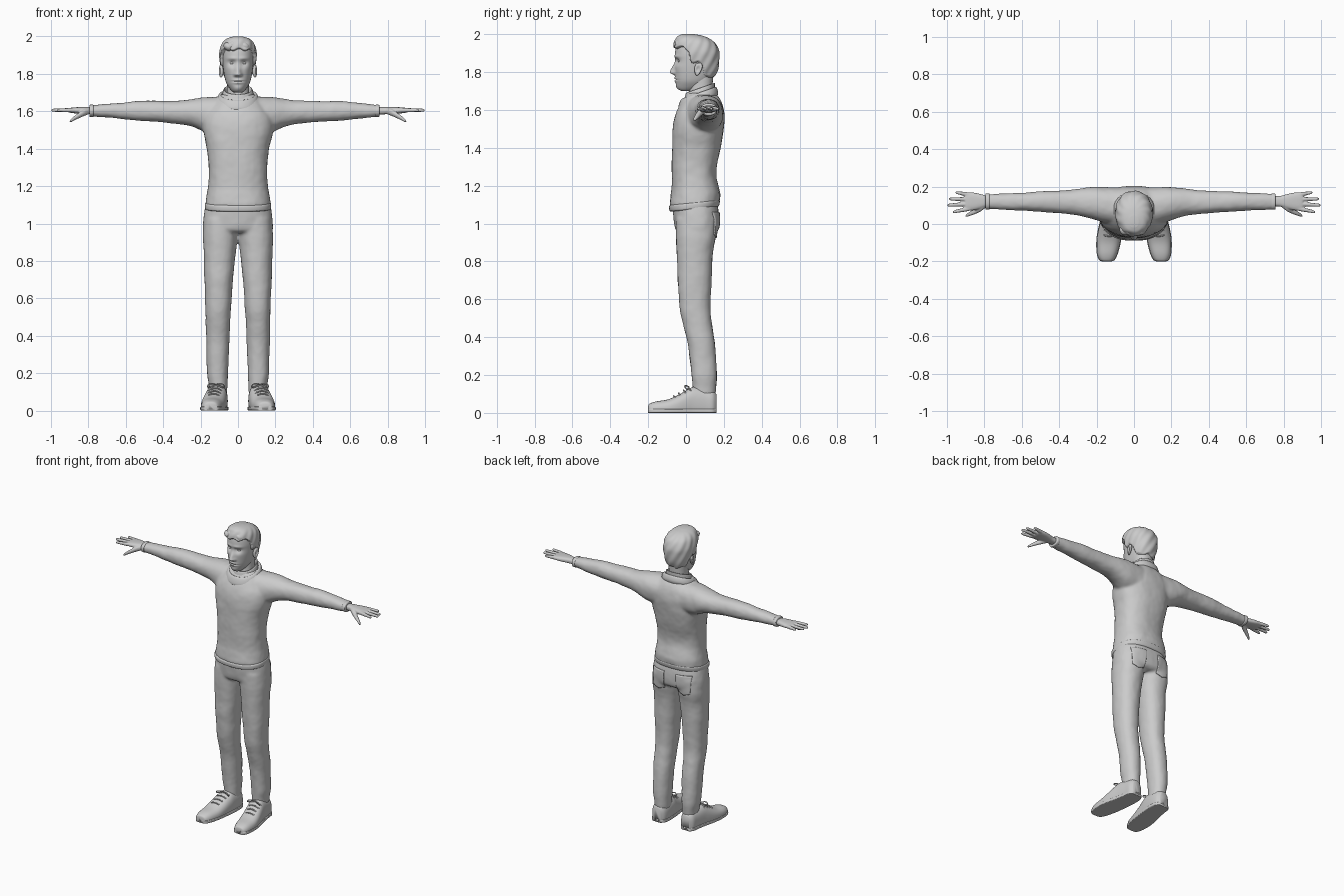
import bpy, bmesh, math
from mathutils import Vector, Matrix

AXES = {'x': (0, 1, 2), 'y': (1, 0, 2), 'z': (2, 0, 1)}


def spline(rows, sub):
    # smooth interpolation between section rows
    out, n = [], len(rows)
    for i in range(n - 1):
        p0, p1, p2, p3 = rows[max(i - 1, 0)], rows[i], rows[i + 1], rows[min(i + 2, n - 1)]
        for k in range(sub):
            t = k / sub
            out.append([b + t * (c - a) / 2 + t * t * (a - 2.5 * b + 2 * c - d / 2) + t ** 3 * (1.5 * (b - c) + (d - a) / 2)
                        for a, b, c, d in zip(p0, p1, p2, p3)])
    return out + [list(rows[-1])]


def loft(bm, rows, axis='z', seg=40, sub=5, e=2.2, side=1, cap=True):
    # row = position on axis, then low/high limits on the two other axes
    t, a, b = AXES[axis]
    rings = []
    for r in spline(rows, sub):
        ring = []
        for k in range(seg):
            ang = 2 * math.pi * k / seg
            c, s = math.cos(ang), math.sin(ang)
            p = [0, 0, 0]
            p[t] = r[0]
            p[a] = (r[1] + r[2]) / 2 + (r[2] - r[1]) / 2 * math.copysign(abs(c) ** (2 / e), c)
            p[b] = (r[3] + r[4]) / 2 + (r[4] - r[3]) / 2 * math.copysign(abs(s) ** (2 / e), s)
            p[0] *= side
            ring.append(bm.verts.new(p))
        rings.append(ring)
    for q, w in zip(rings, rings[1:]):
        for k in range(seg):
            j = (k + 1) % seg
            bm.faces.new((q[k], q[j], w[j], w[k]))
    if cap:
        bm.faces.new(rings[0])
        bm.faces.new(rings[-1])


def make(bm, name, voxel=0, smooth=0, folds=0, warp=None):
    if warp:
        for v in bm.verts:
            v.co = warp(v.co.copy())
    bmesh.ops.recalc_face_normals(bm, faces=bm.faces)
    me = bpy.data.meshes.new(name)
    bm.to_mesh(me)
    bm.free()
    ob = bpy.data.objects.new(name, me)
    bpy.context.collection.objects.link(ob)
    me.polygons.foreach_set('use_smooth', [True] * len(me.polygons))
    if voxel:
        m = ob.modifiers.new('blend', 'REMESH')
        m.mode, m.voxel_size, m.use_smooth_shade = 'VOXEL', voxel, True
        m = ob.modifiers.new('soften', 'SMOOTH')
        m.iterations, m.factor = smooth, 0.5
    if folds:
        m = ob.modifiers.new('folds', 'DISPLACE')
        m.texture = bpy.data.textures.new('folds', 'CLOUDS')
        m.texture.noise_scale = 0.12
        m.strength = folds
    return ob


def sym(rows):
    # sections symmetric about x = 0: z, half width, front, back
    return [(z, -w, w, f, b) for z, w, f, b in rows]


def cord(name, pts, r):
    cu = bpy.data.curves.new(name, 'CURVE')
    cu.dimensions, cu.bevel_depth, cu.bevel_resolution, cu.use_fill_caps = '3D', r, 2, True
    sp = cu.splines.new('NURBS')
    sp.points.add(len(pts) - 1)
    for q, p in zip(sp.points, pts):
        q.co = (*p, 1)
    sp.use_endpoint_u, sp.order_u = True, 3
    bpy.context.collection.objects.link(bpy.data.objects.new(name, cu))


# sweater: torso and sleeves blended together
bm = bmesh.new()
loft(bm, sym([(1.08, .168, -.078, .162), (1.10, .173, -.085, .175), (1.15, .168, -.08, .182), (1.19, .162, -.075, .174),
              (1.25, .157, -.075, .16), (1.32, .157, -.074, .165), (1.40, .167, -.074, .184), (1.50, .187, -.07, .199),
              (1.57, .182, -.056, .205), (1.62, .155, -.035, .197), (1.66, .118, -.012, .178), (1.69, .09, .01, .155)]), e=2.4)
for s, end in ((1, .755), (-1, .79)):
    loft(bm, [(.05, -.02, .195, 1.47, 1.68), (.17, .01, .198, 1.485, 1.675), (.25, .036, .193, 1.518, 1.665),
              (.35, .053, .181, 1.537, 1.656), (.55, .068, .172, 1.551, 1.654), (.65, .074, .165, 1.561, 1.645),
              (end, .08, .16, 1.573, 1.632)], 'x', side=s)
make(bm, 'sweater', .009, 5, .009)

# ribbed hem, cuffs and rolled neckline
bm = bmesh.new()
loft(bm, sym([(1.112, .17, -.08, .172), (1.105, .177, -.089, .179), (1.082, .176, -.087, .174), (1.076, .168, -.078, .165)]),
     e=2.4, seg=64)
make(bm, 'sweater_hem', warp=lambda p: Vector((p.x, p.y, p.z + .1 * (p.y - .05))))
bm = bmesh.new()
for s, c in ((1, .745), (-1, .783)):
    loft(bm, [(c - .012, .083, .157, 1.575, 1.63), (c - .008, .077, .163, 1.57, 1.635), (c + .008, .077, .163, 1.57, 1.635),
              (c + .012, .083, .157, 1.575, 1.63)], 'x', side=s)
make(bm, 'cuffs')


def tilt(p):
    return Vector((p.x, p.y, p.z + .35 * (p.y - .067)))


bm = bmesh.new()
loft(bm, sym([(1.635, .106, -.036, .165), (1.655, .114, -.04, .17), (1.682, .105, -.03, .163), (1.69, .092, -.018, .153),
              (1.67, .08, -.005, .142)]), seg=48, cap=False)
make(bm, 'neckline', warp=tilt)
bm = bmesh.new()
loft(bm, sym([(1.66, .088, -.015, .152), (1.695, .082, -.006, .152), (1.712, .077, 0, .152), (1.708, .07, .006, .146),
              (1.67, .062, .01, .135)]), seg=48, cap=False)
make(bm, 'shirt_collar', warp=tilt)

# trousers: hips and both legs blended
bm = bmesh.new()
loft(bm, sym([(1.12, .168, -.068, .162), (1.06, .18, -.068, .175), (1.0, .187, -.063, .176), (.965, .187, -.055, .168),
              (.95, .175, -.035, .145)]), e=2.4)
for s in (1, -1):
    loft(bm, [(1.03, .0, .18, -.055, .165), (.93, .002, .188, -.053, .158), (.85, .012, .184, -.049, .143),
              (.7, .026, .18, -.043, .134), (.55, .037, .174, -.032, .13), (.45, .043, .172, -.01, .14),
              (.35, .047, .17, .012, .155), (.2, .053, .165, .028, .163), (.13, .056, .155, .034, .16),
              (.085, .058, .152, .036, .155)], side=s)
trousers = make(bm, 'trousers', .009, 5, .007)

# rear patch pockets projected onto the trousers
for s in (1, -1):
    bm = bmesh.new()
    bmesh.ops.create_grid(bm, x_segments=14, y_segments=14, size=1)
    ob = make(bm, 'rear_pocket', warp=lambda p: Vector((s * .095 + .05 * p.x * (.93 + .07 * p.y), .3,
                                                        1.0 + .06 * p.y - .008 * (1 - abs(p.x)) * (1 - p.y))))
    m = ob.modifiers.new('fit', 'SHRINKWRAP')
    m.target, m.wrap_method, m.use_project_y = trousers, 'PROJECT', True
    m.use_negative_direction, m.use_positive_direction, m.offset = True, False, .002
    m = ob.modifiers.new('thickness', 'SOLIDIFY')
    m.thickness, m.offset = .008, 0

# shoes with soles and laces
shoe = [(-.2, .125, .165, -.0, .035), (-.193, .107, .183, -.02, .048), (-.16, .09, .196, -.03, .06), (-.1, .074, .199, -.03, .07),
        (-.05, .066, .194, -.03, .09), (0, .06, .183, -.03, .118), (.04, .056, .173, -.03, .137), (.1, .055, .163, -.03, .13),
        (.14, .062, .157, -.03, .12), (.16, .08, .14, -.01, .1)]
for s in (1, -1):
    bm = bmesh.new()
    loft(bm, shoe, 'y', e=2.5, side=s)
    make(bm, 'shoe', warp=lambda p: Vector((p.x, p.y, max(p.z, .006))))
    bm = bmesh.new()
    loft(bm, [(y, a - .003, b + .003, 0, .022) for y, a, b, _, _ in shoe], 'y', e=7, side=s)
    make(bm, 'sole')
    for k in range(4):
        y, z, x = -.065 + .026 * k, .092 + .015 * k, s * (.131 - .004 * k)
        cord('lace', [(x - .04, y + .012, z - .022), (x - .022, y, z - .003), (x + .022, y, z - .001), (x + .04, y + .012, z - .022)], .004)
    for d in (-1, 1):
        x = s * .118
        cord('lace_bow', [(x, .015, .138), (x + d * .03, -.01, .15), (x + d * .05, .0, .125), (x + d * .03, .012, .125),
                          (x, .015, .136)], .0035)

# hands: palm, fingers and thumb blended
for s in (1, -1):
    bm = bmesh.new()
    loft(bm, [(.72, .095, .148, 1.582, 1.622), (.78, .093, .15, 1.584, 1.622), (.82, .082, .16, 1.586, 1.623),
              (.86, .073, .168, 1.588, 1.622), (.895, .072, .168, 1.592, 1.619), (.905, .08, .16, 1.597, 1.614)], 'x', side=s, e=2.6)
    for y0, y1, tip in ((.084, .064, .97), (.108, .1, .998), (.132, .134, .99), (.156, .168, .955)):
        loft(bm, [(x, y - r, y + r, 1.606 - r, 1.606 + r) for x, y, r in
                  ((.87, y0, .011), (.9, y0 + (y1 - y0) * .3, .0115), (tip - .02, y1 * .8 + y0 * .2, .009),
                   (tip - .005, y1, .007), (tip, y1, .003))], 'x', seg=14, side=s)
    loft(bm, [(x, y - r, y + r, z - r, z + r) for x, y, z, r in
              ((.79, .105, 1.602, .015), (.82, .085, 1.594, .018), (.85, .068, 1.578, .015), (.875, .056, 1.563, .012),
               (.892, .047, 1.551, .009), (.9, .043, 1.547, .004))], 'x', seg=16, side=s)
    make(bm, 'hand', .004, 3)

# neck
bm = bmesh.new()
loft(bm, sym([(1.62, .068, .0, .15), (1.7, .06, .015, .14), (1.8, .06, .02, .145)]))
make(bm, 'neck')

# head with facial relief: x, z, width, height above, height below, depth
RELIEF = [(0, 1.797, .011, .028, .007, .026), (.014, 1.795, .007, .008, .006, .009), (.031, 1.858, .015, .011, .012, -.012),
          (.03, 1.882, .02, .007, .007, .005), (0, 1.767, .018, .004, .004, .005), (0, 1.752, .015, .004, .005, .006),
          (0, 1.7595, .022, .0022, .0022, -.004), (0, 1.722, .018, .012, .012, .005), (.048, 1.825, .018, .014, .02, .004)]


def face(p):
    if p.y < .05:
        fade = min(1, (.05 - p.y) / .05)
        for x, z, w, up, dn, d in RELIEF:
            h = up if p.z > z else dn
            p.y -= fade * d * math.exp(-((abs(p.x) - x) / w) ** 2 / 2 - ((p.z - z) / h) ** 2 / 2)
    return p


bm = bmesh.new()
loft(bm, sym([(1.70, .02, -.022, .03), (1.708, .032, -.038, .06), (1.725, .047, -.048, .1), (1.75, .062, -.054, .125),
              (1.78, .071, -.058, .145), (1.82, .078, -.058, .16), (1.86, .082, -.057, .165), (1.90, .083, -.058, .165),
              (1.94, .077, -.05, .15), (1.97, .06, -.03, .12), (1.985, .03, 0, .08)]), seg=128, sub=12)
make(bm, 'head', warp=face)

# eyes and ears
for s in (1, -1):
    bm = bmesh.new()
    bmesh.ops.create_uvsphere(bm, u_segments=20, v_segments=12, radius=.012)
    make(bm, 'eye', warp=lambda p: Vector((p.x * 1.15 + s * .031, p.y - .031, p.z * .75 + 1.858)))

    def ear(p):
        r = math.hypot(p.y, p.z)
        x = p.x * .013 - (.012 * math.exp(-(r / .5) ** 2) if p.x > 0 else 0)
        return Vector((s * (.091 + x + .2 * .021 * p.y), .064 + .02 * p.y * (1 + .3 * p.z) + .006 * p.z, 1.815 + .034 * p.z))
    bm = bmesh.new()
    bmesh.ops.create_uvsphere(bm, u_segments=32, v_segments=20, radius=1)
    make(bm, 'ear', warp=ear)

# hair cap: tucked under the skin below the hairline
LINE = [(-1, 1.935), (-.02, 1.93), (.012, 1.905), (.025, 1.85), (.045, 1.85), (.065, 1.86), (.09, 1.83), (.105, 1.775), (1, 1.765)]


def comb(p):
    z = next(b + (d - b) * (p.y - a) / (c - a) for (a, b), (c, d) in zip(LINE, LINE[1:]) if p.y <= c)
    z += .006 * math.sin(p.x * 90 + 1)
    q = min(1, max(0, (p.z - z) / .008 + .5))
    ang = math.atan2(p.x, p.y - .06)
    k = .84 + q * (.15 + .018 * math.sin(ang * 11 + p.z * 60) * min(1, (2.0 - p.z) / .03))
    return Vector((p.x * k, .055 + (p.y - .055) * k, p.z))


bm = bmesh.new()
loft(bm, sym([(1.74, .06, -.04, .13), (1.78, .079, -.05, .155), (1.82, .09, -.06, .171), (1.87, .098, -.066, .177),
              (1.91, .1, -.068, .175), (1.95, .092, -.065, .157), (1.975, .077, -.055, .127), (1.991, .055, -.042, .09),
              (2.0, .025, -.02, .045)]), seg=128, sub=12)
make(bm, 'hair', warp=comb)
# swept fringe locks
bm = bmesh.new()
for x0, z in ((-.05, 1.945), (-.022, 1.955), (.008, 1.962), (.036, 1.95)):
    mat = Matrix.Translation((x0, -.03, z)) @ Matrix.Rotation(.5, 4, 'Y') @ Matrix.Diagonal((.03, .03, .022, 1))
    bmesh.ops.create_uvsphere(bm, u_segments=20, v_segments=12, radius=1, matrix=mat)
make(bm, 'fringe', .005, 3)
